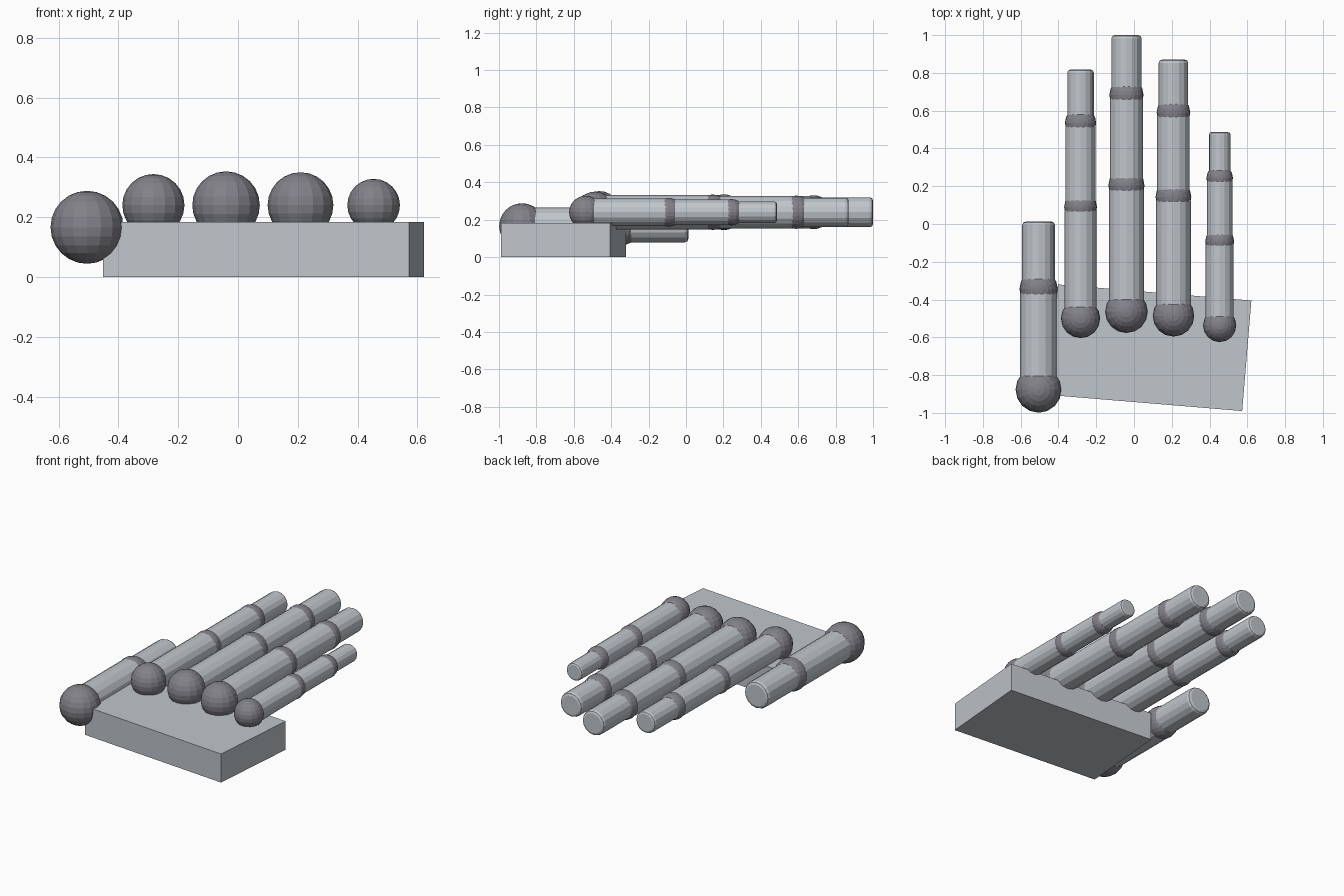
import bpy, bmesh, math
from mathutils import Matrix

if "Cube" in bpy.data.objects:
    bpy.data.objects.remove(bpy.data.objects["Cube"])


def material(name, rgb):
    m = bpy.data.materials.new(name)
    m.diffuse_color = (*rgb, 1)
    m.use_nodes = True
    m.node_tree.nodes["Principled BSDF"].inputs["Base Color"].default_value = m.diffuse_color
    return m


LIGHT = material("light grey metal", (0.53, 0.565, 0.60))
DARK = material("dark grey joint", (0.225, 0.22, 0.25))


def finish(name, bm, mat, loc):
    me = bpy.data.meshes.new(name)
    bm.to_mesh(me)
    bm.free()
    me.materials.append(mat)
    ob = bpy.data.objects.new(name, me)
    ob.location = loc
    bpy.context.collection.objects.link(ob)
    return ob


def ball(name, loc, r):
    bm = bmesh.new()
    bmesh.ops.create_uvsphere(bm, u_segments=16, v_segments=12, radius=r)
    return finish(name, bm, DARK, loc)


def bone(name, x, y0, y1, z, r):
    # 16-sided rod along y with rounded rims
    bm = bmesh.new()
    bmesh.ops.create_cone(bm, cap_ends=True, segments=16, radius1=r, radius2=r,
                          depth=y1 - y0, matrix=Matrix.Rotation(math.pi / 2, 4, 'X'))
    rims = [e for e in bm.edges if abs(e.verts[0].co.y - e.verts[1].co.y) < 1e-4]
    bmesh.ops.bevel(bm, geom=rims, offset=0.22 * r, segments=2, profile=0.5,
                    affect='EDGES')
    return finish(name, bm, LIGHT, (x, (y0 + y1) / 2, z))


# Palm: slightly turned slab
bm = bmesh.new()
bmesh.ops.create_cube(bm, size=1, matrix=Matrix.Diagonal((1.0275, 0.587, 0.183, 1)))
palm = finish("palm", bm, LIGHT, (0.085, -0.655, 0.0915))
palm.rotation_euler.z = math.radians(-4.75)

# Digits: name, x, z, knuckle radius, y of knuckle / joints / tip, bone radii
digits = [
    ("thumb", -0.505, 0.166, 0.122, (-0.877, -0.344, 0.013), (0.098, 0.087)),
    ("index_finger", -0.283, 0.24, 0.104, (-0.50, 0.09, 0.535, 0.817), (0.084, 0.080, 0.070)),
    ("middle_finger", -0.040, 0.24, 0.113, (-0.464, 0.203, 0.683, 1.0), (0.0925, 0.0875, 0.080)),
    ("ring_finger", 0.209, 0.24, 0.110, (-0.486, 0.143, 0.59, 0.87), (0.0915, 0.086, 0.078)),
    ("little_finger", 0.4536, 0.24, 0.088, (-0.537, -0.093, 0.243, 0.486), (0.074, 0.068, 0.057)),
]
for name, x, z, kr, ys, radii in digits:
    ball(name + "_knuckle", (x, ys[0], z), kr)
    for i, r in enumerate(radii):
        bone(f"{name}_bone_{i + 1}", x, ys[i], ys[i + 1], z, r)
        if i:
            ball(f"{name}_joint_{i}", (x, ys[i], z), radii[i - 1] * 1.035)
